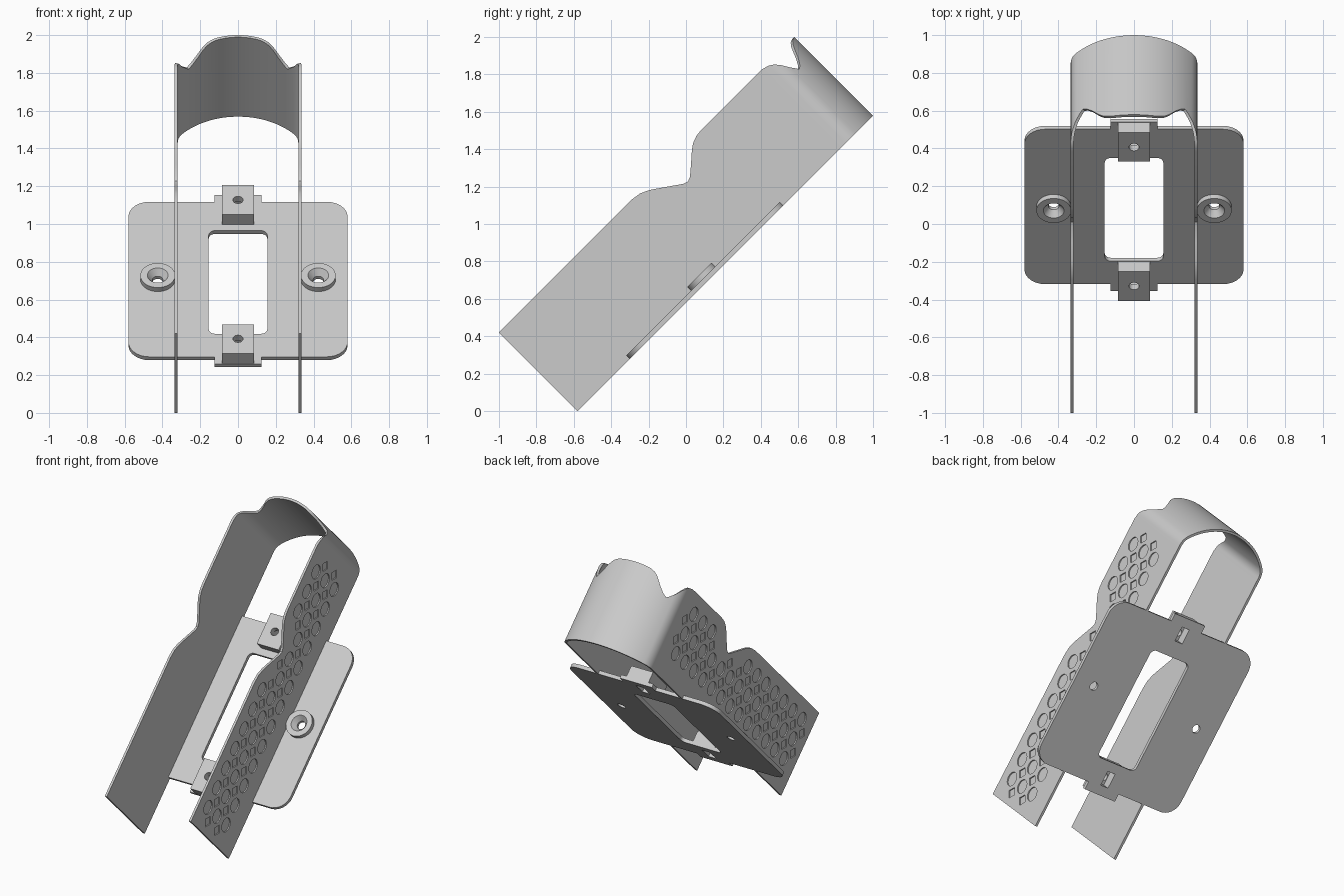
import bpy, bmesh, math
from mathutils import Matrix, Vector

if "Cube" in bpy.data.objects:
    bpy.data.objects.remove(bpy.data.objects["Cube"])

# Parts are laid out flat (x across, y along, z up), then tilted by 45 degrees
TILT = Matrix.Translation((0, -0.58, 0)) @ Matrix.Rotation(math.radians(45), 4, 'X')
MID = 0.975          # centre of the plate along its length
PLATE_T = 0.025
WALL_X, WALL_T = 0.335, 0.016

grey = bpy.data.materials.new("light_grey")
grey.use_nodes = True
COLOUR = (0.6, 0.6, 0.6, 1)
grey.diffuse_color = COLOUR
grey.node_tree.nodes["Principled BSDF"].inputs["Base Color"].default_value = COLOUR


def make_object(name, bm):
    bmesh.ops.recalc_face_normals(bm, faces=bm.faces)
    mesh = bpy.data.meshes.new(name)
    bm.to_mesh(mesh)
    bm.free()
    mesh.materials.append(grey)
    obj = bpy.data.objects.new(name, mesh)
    bpy.context.collection.objects.link(obj)
    return obj


def add_prism(bm, outline, low, high):
    """Closed prism from an outline in x and y."""
    rings = [[bm.verts.new((x, y, z)) for x, y in outline] for z in (low, high)]
    bm.faces.new(rings[0][::-1])
    bm.faces.new(rings[1])
    for i in range(len(outline)):
        j = (i + 1) % len(outline)
        bm.faces.new((rings[0][i], rings[0][j], rings[1][j], rings[1][i]))


def add_box(bm, x0, x1, y0, y1, z0, z1):
    add_prism(bm, [(x0, y0), (x1, y0), (x1, y1), (x0, y1)], z0, z1)


def add_cone(bm, x, y, z0, z1, r0, r1, n=40):
    bmesh.ops.create_cone(bm, cap_ends=True, segments=n, radius1=r0, radius2=r1, depth=z1 - z0,
                          matrix=Matrix.Translation((x, y, (z0 + z1) / 2)))


def rounded_rect(x0, x1, y0, y1, r, n=8):
    points = []
    for k, (x, y) in enumerate([(x1 - r, y1 - r), (x0 + r, y1 - r), (x0 + r, y0 + r), (x1 - r, y0 + r)]):
        for i in range(n + 1):
            a = math.pi / 2 * (k + i / n)
            points.append((x + r * math.cos(a), y + r * math.sin(a)))
    return points


def boolean(obj, cutter_bm, operation='DIFFERENCE'):
    cutter = make_object("cutter", cutter_bm)
    cutter.hide_render = True
    mod = obj.modifiers.new("cut", 'BOOLEAN')
    mod.operation, mod.solver, mod.object = operation, 'EXACT', cutter
    bpy.context.view_layer.objects.active = obj
    bpy.ops.object.modifier_apply(modifier=mod.name)
    bpy.data.objects.remove(cutter)


def finish(obj):
    obj.data.transform(TILT)
    bpy.ops.object.select_all(action='DESELECT')
    obj.select_set(True)
    bpy.context.view_layer.objects.active = obj
    bpy.ops.object.shade_smooth_by_angle(angle=math.radians(30))


# Wall band: height of the top edge along the length
PROFILE = [(0, .595), (1.0, .595), (1.06, .586), (1.11, .562), (1.19, .507), (1.26, .458),
           (1.285, .45), (1.31, .46), (1.36, .502), (1.42, .555), (1.45, .576), (1.49, .591),
           (1.53, .595), (1.96, .595), (1.99, .594), (2.02, .588), (2.05, .57), (2.075, .542),
           (2.10, .5), (2.132, .453), (2.15, .468), (2.171, .504), (2.19, .55), (2.202, .574),
           (2.215, .588), (2.234, .595)]


def height(y):
    for (a, ha), (b, hb) in zip(PROFILE, PROFILE[1:]):
        if y <= b:
            return ha + (hb - ha) * (y - a) / (b - a)
    return PROFILE[-1][1]


# Half path: straight wall, rounded corner, then arched end
radius, arc_mid = 0.415, 1.819
half = [Vector((WALL_X, y)) for y, h in PROFILE if y < 2.01]
corner = Vector((WALL_X, arc_mid + math.sqrt(radius ** 2 - WALL_X ** 2)))
arc_start = math.acos(0.31 / radius)
arc = [Vector((radius * math.cos(a), arc_mid + radius * math.sin(a)))
       for a in [arc_start + (math.pi / 2 - arc_start) * i / 32 for i in range(33)]]
start = Vector((WALL_X, 2.025))
half += [start * (1 - t) ** 2 + corner * 2 * t * (1 - t) + arc[0] * t * t for t in [i / 8 for i in range(8)]]
half += arc
path = half + [Vector((-p.x, p.y)) for p in half[-2::-1]]

bm = bmesh.new()
sections = []
for i, p in enumerate(path):
    d = (path[min(i + 1, len(path) - 1)] - path[max(i - 1, 0)]).normalized()
    q = p + Vector((-d.y, d.x)) * WALL_T
    h = height(p.y)
    sections.append([bm.verts.new(c) for c in
                     ((p.x, p.y, 0), (q.x, q.y, 0), (q.x, q.y, h), (p.x, p.y, h))])
for a, b in zip(sections, sections[1:]):
    for k in range(4):
        m = (k + 1) % 4
        bm.faces.new((a[k], a[m], b[m], b[k]))
bm.faces.new(sections[0])
bm.faces.new(sections[-1][::-1])
wall_band = make_object("wall_band", bm)

# Checkerboard of round and square recesses on both outer faces
ROWS = [(1, 2), (0, 3), (0, 4), (1, 5), (2, 6), (3, 7), (4, 8), (5, 9), (6, 10),
        (8, 11), (10, 12), (10, 13), (10, 14), (11, 14), (12, 13)]
cut = bmesh.new()
to_flat = TILT.inverted()
for side in (-1, 1):
    for j, (first, last) in enumerate(ROWS):
        for i in range(first, last + 1):
            spot = Vector((side * (WALL_X + 0.012), -0.81 + 0.1 * i, 0.248 + 0.0997 * j))
            place = to_flat @ Matrix.Translation(spot)
            if (i + j) % 2 == 0:
                bmesh.ops.create_cone(cut, cap_ends=True, segments=32, radius1=0.047, radius2=0.047,
                                      depth=0.04, matrix=place @ Matrix.Rotation(math.pi / 2, 4, 'Y'))
            else:
                bmesh.ops.create_cube(cut, size=1, matrix=place @ Matrix.Diagonal((0.04, 0.054, 0.054, 1)))
boolean(wall_band, cut)
finish(wall_band)

# Mounting plate with end tabs
bm = bmesh.new()
add_prism(bm, rounded_rect(-0.58, 0.58, MID - 0.58, MID + 0.58, 0.11), 0, PLATE_T)
plate = make_object("mounting_plate", bm)
tabs = bmesh.new()
add_box(tabs, -0.125, 0.125, MID - 0.633, MID + 0.633, 0, PLATE_T)
boolean(plate, tabs, 'UNION')
parts = [plate]

# Clip blocks at both ends
for name, s in (("lower_clip", -1), ("upper_clip", 1)):
    bm = bmesh.new()
    y0, y1 = sorted((MID + s * 0.412, MID + s * 0.632))
    add_box(bm, -0.085, 0.085, y0, y1, 0.001, 0.1)
    parts.append(make_object(name, bm))

# Screw bosses at both sides
for name, s in (("right_boss", -1), ("left_boss", 1)):
    bm = bmesh.new()
    add_cone(bm, s * 0.425, MID, 0.001, 0.055, 0.092, 0.092)
    parts.append(make_object(name, bm))


def window_cut():
    bm = bmesh.new()
    add_prism(bm, rounded_rect(-0.155, 0.155, 0.567, 1.34, 0.035), -0.1, 0.05)
    return bm


def clip_cut():
    bm = bmesh.new()
    for s in (-1, 1):
        y = MID + s * 0.52
        add_box(bm, -0.03, 0.03, y - 0.05, y + 0.05, -0.1, 0.06)
    return bm


def round_cut(countersink):
    bm = bmesh.new()
    for s in (-1, 1):
        if countersink:
            add_cone(bm, s * 0.425, MID, 0.02, 0.0551, 0.028, 0.055)
        else:
            add_cone(bm, s * 0.425, MID, -0.1, 0.2, 0.028, 0.028)
            add_cone(bm, 0, MID + s * 0.52, -0.1, 0.2, 0.027, 0.027)
    return bm


# Openings shared by plate, clips and bosses
for part in parts:
    if part is plate:
        boolean(part, window_cut())
    boolean(part, clip_cut())
    boolean(part, round_cut(False))
    boolean(part, round_cut(True))
    finish(part)
